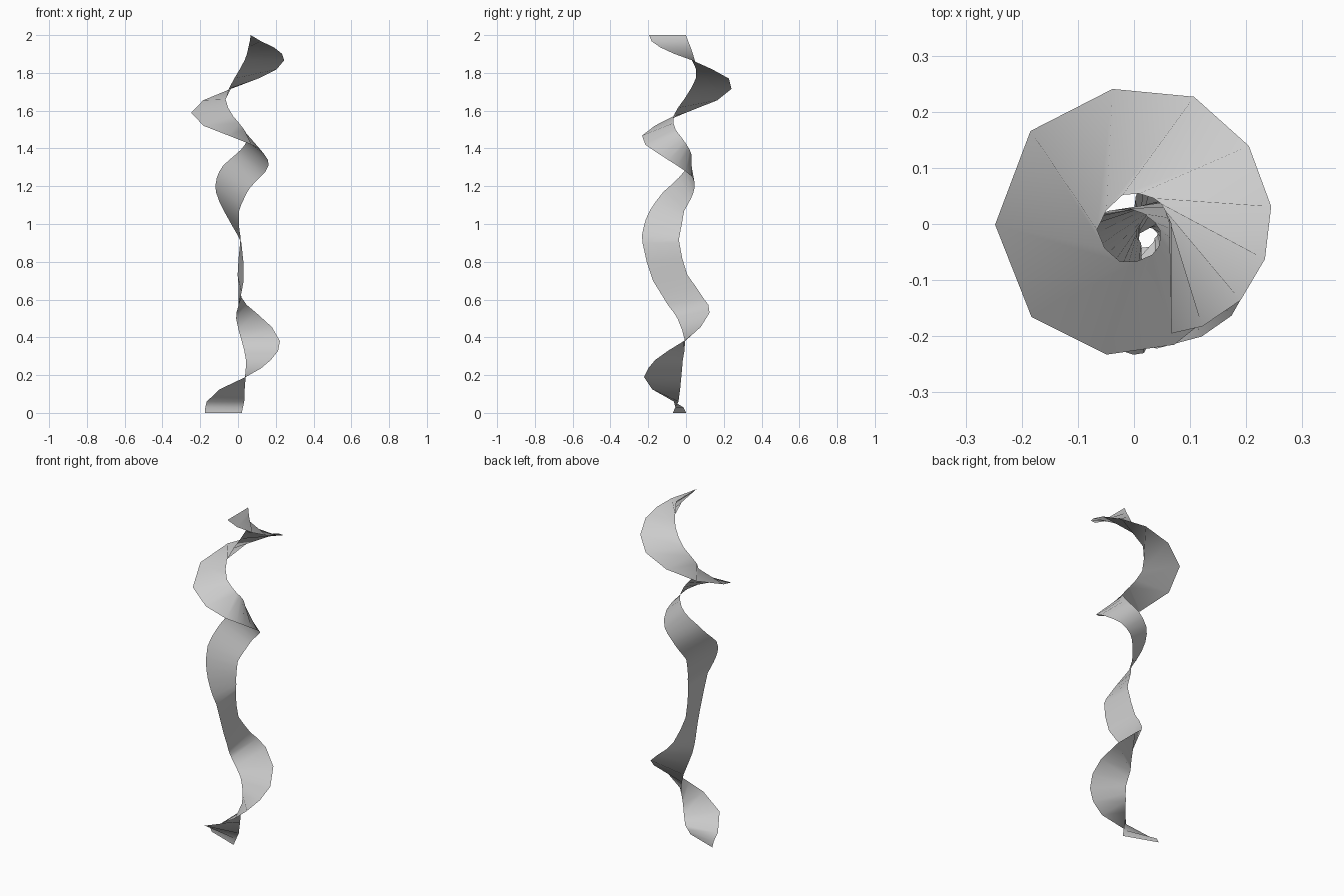
import bpy
from math import cos, sin, radians

# Ribbon rungs: inner edge z, x, y; heading in degrees; drop of the outer edge; reach.
# The twist runs counter-clockwise, reverses near mid height, then runs clockwise.
KEYS = [
    (0.00, .020, -.070, 160, 0, .207), (0.06, .033, -.040, 187, 0, .200),
    (0.19, .037, -.025, 271, 0, .197), (0.28, .042, -.017, 312, 0, .197),
    (0.38, .020, -.005, 358, 0, .202), (0.50, -.010, -.045, 418, .03, .200),
    (0.57, .003, -.095, 445, .04, .186), (0.70, .030, -.175, 460, .03, .185),
    (0.90, .018, -.230, 452, 0, .195), (0.98, -.025, -.225, 439, -.04, .195),
    (1.07, -.075, -.192, 425, -.07, .188), (1.17, -.117, -.120, 402, -.10, .165),
    (1.245, -.112, -.038, 384, -.11, .158), (1.31, -.078, .010, 374, -.115, .148),
    (1.37, -.010, .028, 362, -.12, .130), (1.42, .037, .003, 338, -.11, .135),
    (1.46, .047, -.025, 308, -.09, .148), (1.50, .032, -.055, 284, -.08, .165),
    (1.57, -.025, -.067, 212, -.05, .186), (1.66, -.066, -.010, 124, -.005, .212),
    (1.77, -.020, .052, 54, 0, .216), (1.867, .035, .046, -4, 0, .210),
    (1.935, .055, .025, -50, 0, .210), (2.00, .067, .000, -90, 0, .195),
]


def midpoint(i):
    """Smooth halfway rung between two neighbouring keys."""
    p, q, r, s = (KEYS[min(max(k, 0), len(KEYS) - 1)] for k in (i - 1, i, i + 1, i + 2))
    mid = [(-a + 9 * b + 9 * c - d) / 16 for a, b, c, d in zip(p, q, r, s)]
    mid[0] = (q[0] + r[0]) / 2
    return mid


rungs = []
for i, key in enumerate(KEYS):
    rungs.append(key)
    if i < len(KEYS) - 1:
        rungs.append(midpoint(i))

# Inner and outer edge points of every rung
verts = []
for z, x, y, heading, rise, reach in rungs:
    a = radians(heading)
    verts += [(x, y, z), (x + reach * cos(a), y + reach * sin(a), z + rise)]
faces = [(2 * i, 2 * i + 1, 2 * i + 3, 2 * i + 2) for i in range(len(rungs) - 1)]

# Twisted ribbon: one thin smooth strip
mesh = bpy.data.meshes.new("twisted_ribbon")
mesh.from_pydata(verts, [], faces)
mesh.update()
ribbon = bpy.data.objects.new("twisted_ribbon", mesh)
bpy.context.collection.objects.link(ribbon)
for poly in mesh.polygons:
    poly.use_smooth = True
